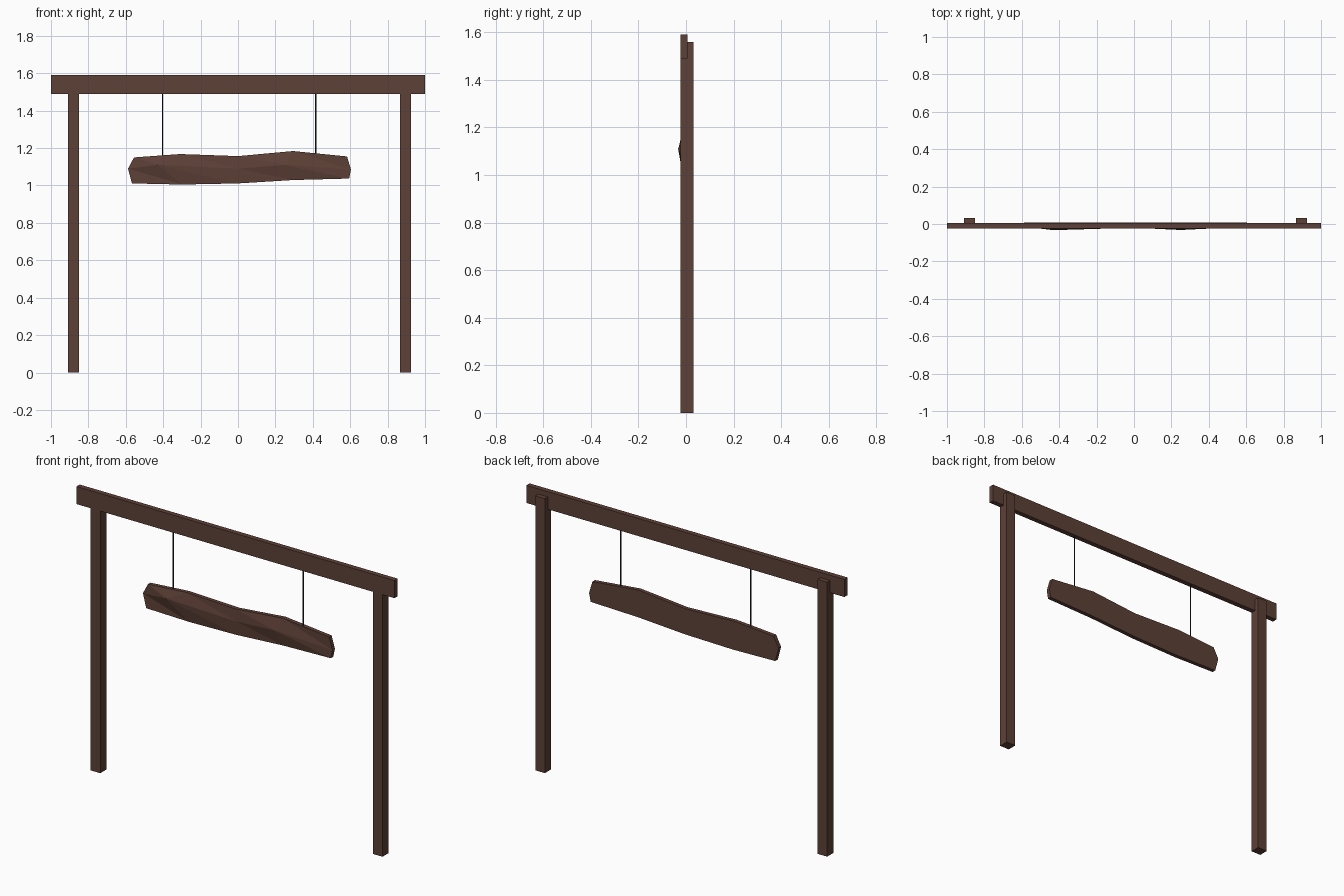
import bpy, bmesh, math

if "Cube" in bpy.data.objects:
    bpy.data.objects.remove(bpy.data.objects["Cube"])


def material(name, rgb):
    m = bpy.data.materials.new(name)
    m.diffuse_color = (*rgb, 1)
    m.use_nodes = True
    m.node_tree.nodes["Principled BSDF"].inputs["Base Color"].default_value = m.diffuse_color
    return m


WOOD = material("dark brown wood", (0.11, 0.052, 0.038))
CORD = material("dark cord", (0.02, 0.02, 0.02))


def finish(name, bm, mat):
    bmesh.ops.recalc_face_normals(bm, faces=bm.faces[:])
    me = bpy.data.meshes.new(name)
    bm.to_mesh(me)
    bm.free()
    me.materials.append(mat)
    ob = bpy.data.objects.new(name, me)
    bpy.context.collection.objects.link(ob)
    return ob


def extrude_x(name, profile, x0, x1, mat):
    """Extrude a (y, z) profile from x0 to x1."""
    bm = bmesh.new()
    a = [bm.verts.new((x0, y, z)) for y, z in profile]
    b = [bm.verts.new((x1, y, z)) for y, z in profile]
    bm.faces.new(a)
    bm.faces.new(b[::-1])
    for i in range(len(a)):
        j = (i + 1) % len(a)
        bm.faces.new((a[i], a[j], b[j], b[i]))
    return finish(name, bm, mat)


FRONT, LAP, BACK = -0.023, 0.006, 0.032

# Crossbeam
extrude_x("crossbeam", [(FRONT, 1.49), (LAP, 1.49), (LAP, 1.59), (FRONT, 1.59)],
          -1, 1, WOOD)

# Posts, notched at the top to carry the beam
post = [(FRONT, 0), (BACK, 0), (BACK, 1.56), (LAP, 1.56), (LAP, 1.49), (FRONT, 1.49)]
for side, x in (("left", -0.88), ("right", 0.895)):
    extrude_x(side + "_post", post, x - 0.03, x + 0.03, WOOD)

# Hanging rough plank: flat back, faceted front with a raised middle row
top = [(-0.556, 1.15), (-0.31, 1.168), (0, 1.157), (0.294, 1.184), (0.583, 1.155)]
mid = [(-0.588, 1.09), (-0.43, 1.11), (0, 1.09), (0.25, 1.11), (0.604, 1.085)]
bottom = [(-0.567, 1.011), (-0.30, 1.005), (0, 1.011), (0.294, 1.029), (0.594, 1.037)]
bulge = [-0.014, -0.033, -0.02, -0.032, -0.014]
bm = bmesh.new()
t = [bm.verts.new((x, -0.015, z)) for x, z in top]
m = [bm.verts.new((x, y, z)) for (x, z), y in zip(mid, bulge)]
b = [bm.verts.new((x, -0.015, z)) for x, z in bottom]
for i in range(4):
    for hi, lo in ((t, m), (m, b)):
        bm.faces.new((hi[i], lo[i], lo[i + 1]))
        bm.faces.new((hi[i], lo[i + 1], hi[i + 1]))
rim = t + [m[-1]] + b[::-1] + [m[0]]
back = [bm.verts.new((v.co.x, 0.008, v.co.z)) for v in rim]
bm.faces.new(back)
for i in range(len(rim)):
    j = (i + 1) % len(rim)
    bm.faces.new((rim[i], rim[j], back[j], back[i]))
finish("hanging_plank", bm, WOOD)

# Cords from beam to plank
for side, x, z0 in (("left", -0.404, 1.15), ("right", 0.415, 1.16)):
    bpy.ops.mesh.primitive_cylinder_add(vertices=8, radius=0.0035, depth=1.5 - z0,
                                        location=(x, -0.006, (1.5 + z0) / 2))
    ob = bpy.context.object
    ob.name = side + "_cord"
    ob.data.materials.append(CORD)
    bpy.ops.object.shade_smooth_by_angle(angle=math.radians(50))
